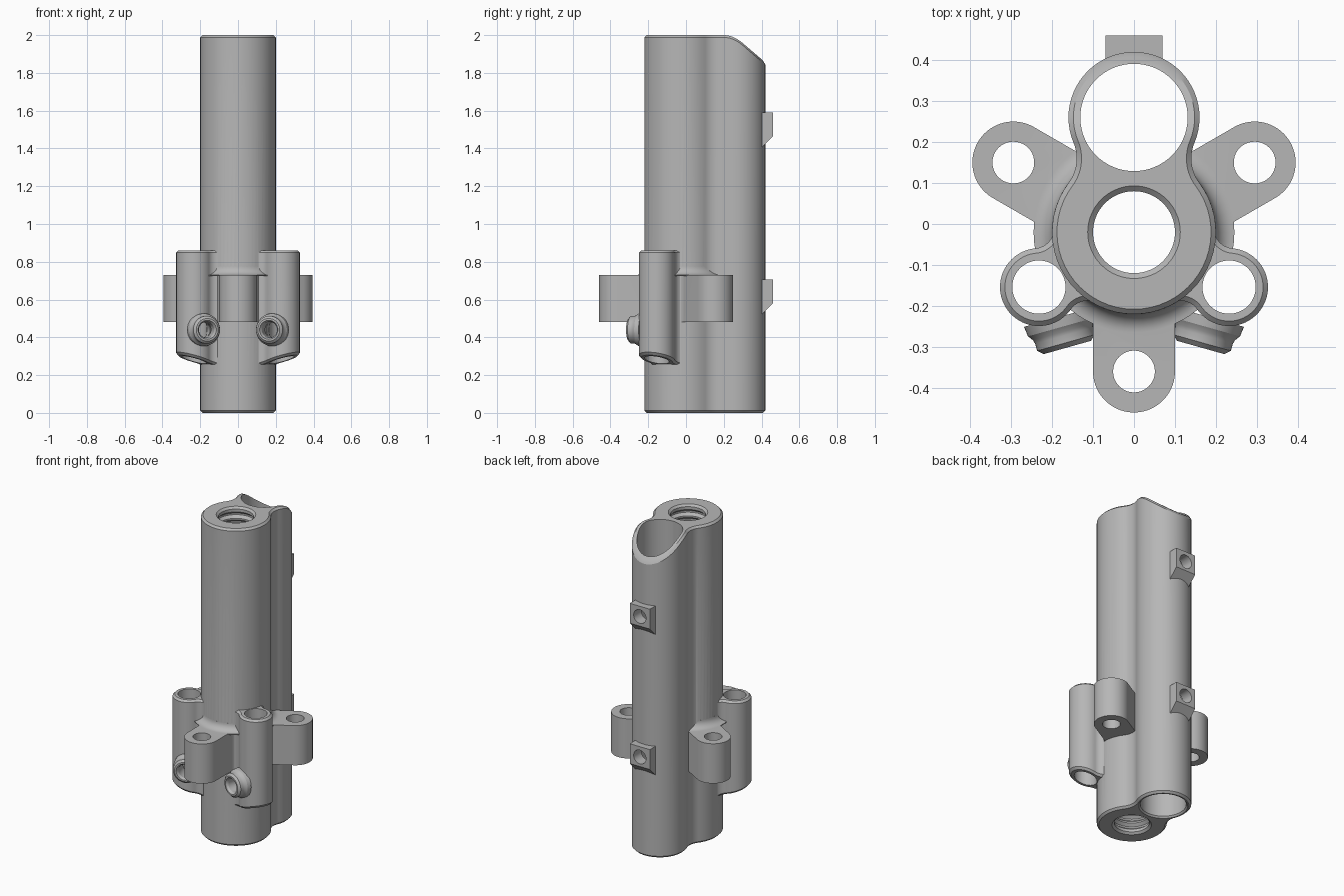
import bpy
import bmesh
from math import pi, sin, cos, atan2, sqrt, radians
from mathutils import Matrix, Vector

if "Cube" in bpy.data.objects:
    bpy.data.objects.remove(bpy.data.objects["Cube"])

steel = bpy.data.materials.new("grey_metal")
GREY = (0.47, 0.47, 0.47, 1)
steel.use_nodes = True
steel.diffuse_color = GREY
steel.node_tree.nodes["Principled BSDF"].inputs["Base Color"].default_value = GREY

AXIS = Vector((0, -0.02, 0))      # centre of the main bore
STEPS = 20


def finish(name, bm):
    bmesh.ops.recalc_face_normals(bm, faces=bm.faces)
    mesh = bpy.data.meshes.new(name)
    bm.to_mesh(mesh)
    bm.free()
    mesh.materials.append(steel)
    obj = bpy.data.objects.new(name, mesh)
    bpy.context.collection.objects.link(obj)
    return obj


def arc(cx, cy, r, a, b):
    return [(cx + r * cos(a + (b - a) * i / STEPS), cy + r * sin(a + (b - a) * i / STEPS))
            for i in range(STEPS + 1)]


def outline(r1, r2, d, fillet, straight=False):
    """Two circles a distance d apart, blended by concave fillets."""
    if straight:
        cv = r2 + fillet
        cu = sqrt((r1 + fillet) ** 2 - cv ** 2)
        t2 = pi / 2
    else:
        cu = ((r1 + fillet) ** 2 - (r2 + fillet) ** 2 + d * d) / (2 * d)
        cv = sqrt((r1 + fillet) ** 2 - cu ** 2)
        t2 = atan2(cv, cu - d)
    t1 = atan2(cv, cu)
    half = arc(0, 0, r1, pi, t1)[:-1] + arc(cu, cv, fillet, t1 - pi, t2 - pi)
    end = arc(d, 0, r2, t2, 0)
    half += end if straight else end[1:]
    half[0], half[-1] = (-r1, 0), (d + r2, 0)
    return half + [(u, -v) for u, v in half[-2:0:-1]]


def prism(name, angle, dims, low, high, chamfer=0.0, straight=False):
    """Extrude an outline along z; low and high give z from the distance u."""
    r1, r2, d, fillet = dims
    outer = outline(r1, r2, d, fillet, straight)
    layers = [(outer, low, chamfer), (outer, high, -chamfer)]
    if chamfer:
        inner = outline(r1 - chamfer, r2 - chamfer, d, fillet + chamfer, straight)
        layers = [(inner, low, 0)] + layers + [(inner, high, 0)]
    bm = bmesh.new()
    rings = [[bm.verts.new((u, v, f(u) + dz)) for u, v in pts] for pts, f, dz in layers]
    n = len(outer)
    for a, b in zip(rings, rings[1:]):
        for i in range(n):
            j = (i + 1) % n
            bm.faces.new((a[i], a[j], b[j], b[i]))
    for ring in (rings[0], rings[-1]):
        for i in range(n // 2):
            ids = dict.fromkeys((i, i + 1, (n - i - 1) % n, (n - i) % n))
            bm.faces.new([ring[k] for k in ids])
    bm.transform(Matrix.Translation(AXIS) @ Matrix.Rotation(angle, 4, 'Z'))
    return finish(name, bm)


def lathe(name, profile, origin, direction=(0, 0, 1), seg=64):
    """Revolve (distance, radius) points about an axis into a closed solid."""
    bm = bmesh.new()
    rings = [[bm.verts.new((r * cos(2 * pi * i / seg), r * sin(2 * pi * i / seg), s))
              for i in range(seg)] for s, r in profile]
    for a, b in zip(rings, rings[1:]):
        for i in range(seg):
            j = (i + 1) % seg
            bm.faces.new((a[i], a[j], b[j], b[i]))
    bm.faces.new(rings[0])
    bm.faces.new(rings[-1])
    turn = Vector(direction).to_track_quat('Z', 'Y').to_matrix().to_4x4()
    bm.transform(Matrix.Translation(Vector(origin)) @ turn)
    return finish(name, bm)


def polar(angle, d):
    return AXIS + Vector((d * cos(angle), d * sin(angle), 0))


def sloped_top(u):
    d = u - 0.22
    if d <= 0:
        return 2.0
    return 2 - 4.2 * d * d if d < 0.1 else 1.958 - 0.86 * (d - 0.1)


# Twin-barrel body
body = prism("barrel_block", pi / 2, (0.2, 0.16, 0.28, 0.1), lambda u: 0.0, sloped_top, 0.012)
solids, cutters = [], []

# Mounting lugs
for deg in (-90, 30, 150):
    a = radians(deg)
    solids.append(prism("mounting_lug", a, (0.195, 0.1, 0.34, 0.05),
                        lambda u: 0.48, lambda u: 0.73, straight=True))
    cutters.append(lathe("lug_hole", [(0.4, 0.051), (0.8, 0.051)], polar(a, 0.34), seg=40))

# Rounded collar above the lugs
collar = [(0.725, 0.245)] + [(0.775 - 0.045 * cos(t * pi / 16), 0.245 - 0.045 * sin(t * pi / 16))
                             for t in range(9)] + [(0.78, 0.195)]
solids.append(lathe("lug_collar", collar, AXIS))

# Side tubes with angled nozzles
for side, deg in ((1, -30), (-1, 210)):
    a = radians(deg)
    solids.append(prism("side_tube", a, (0.195, 0.095, 0.268, 0.05),
                        lambda u: 0.25 + 0.31 * (u - 0.17), lambda u: 0.86, 0.012))
    cutters.append(lathe("tube_bore", [(0.15, 0.065), (0.95, 0.065)], polar(a, 0.268), seg=48))
    start, aim = (side * 0.204, -0.155, 0.44), (side * -0.27, -0.96, 0)
    solids.append(lathe("nozzle", [(0.075, 0.088), (0.1, 0.085), (0.112, 0.076), (0.122, 0.073),
                                   (0.14, 0.073), (0.152, 0.06)], start, aim, 48))
    cutters.append(lathe("nozzle_hole", [(0, 0.042), (0.138, 0.042), (0.16, 0.055)], start, aim, 40))

# Rear bosses
for z in (1.525, 0.64):
    bm = bmesh.new()
    side = [(0.395, 0.065), (0.46, 0.065), (0.46, -0.06), (0.395, -0.125)]
    face = bm.faces.new([bm.verts.new((-0.07, y, z + dz)) for y, dz in side])
    new = bmesh.ops.extrude_face_region(bm, geom=[face])["geom"]
    bmesh.ops.translate(bm, vec=(0.14, 0, 0), verts=[v for v in new if isinstance(v, bmesh.types.BMVert)])
    solids.append(finish("rear_boss", bm))
    cutters.append(lathe("boss_hole", [(0, 0.043), (0.2, 0.043)], (0, 0.3, z), (0, 1, 0), 40))

# Main bore, threaded at both ends, and the plain rear bore
bore = [(-0.05, 0.113), (0, 0.113), (0.012, 0.1)]
for base in (0.03, 1.68):
    for k in range(6):
        z = base + 0.05 * k
        bore += [(z, 0.1), (z + 0.015, 0.117), (z + 0.025, 0.117), (z + 0.04, 0.1)]
bore += [(1.988, 0.1), (2, 0.113), (2.05, 0.113)]
cutters.append(lathe("threaded_bore", bore, AXIS))
cutters.append(lathe("rear_bore", [(-0.05, 0.14), (0, 0.14), (0.01, 0.131), (2.1, 0.131)],
                     (0, 0.26, 0)))

# Join the solids, then cut the holes
bpy.context.view_layer.objects.active = body
for tools, operation in ((solids, 'UNION'), (cutters, 'DIFFERENCE')):
    for tool in tools:
        tool.hide_render = True
        mod = body.modifiers.new(tool.name, 'BOOLEAN')
        mod.operation, mod.solver, mod.object = operation, 'EXACT', tool
        bpy.ops.object.modifier_apply(modifier=mod.name)
        bpy.data.objects.remove(tool)

bpy.ops.object.select_all(action='DESELECT')
body.select_set(True)
bpy.ops.object.shade_smooth_by_angle(angle=radians(28))
